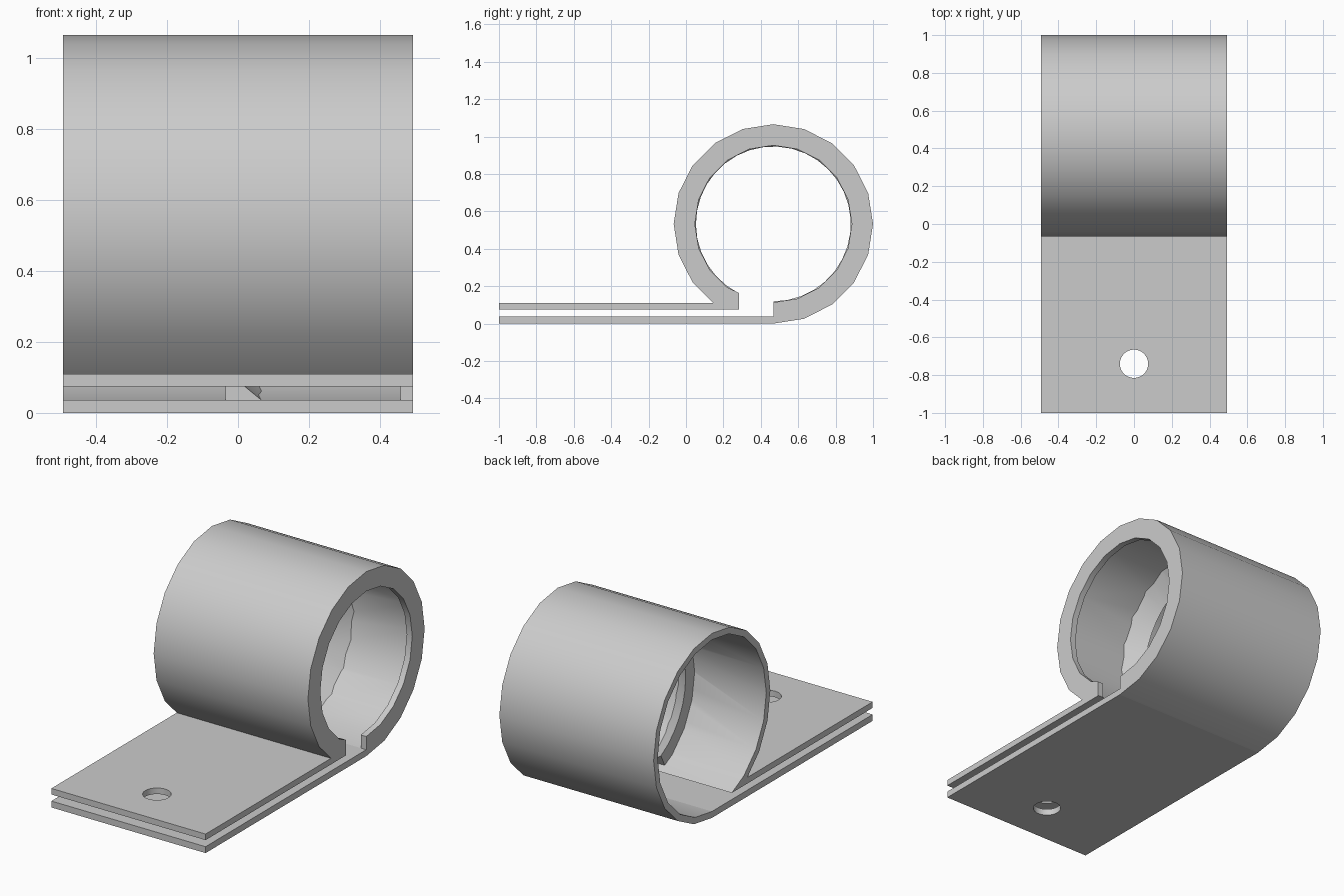
import bpy, bmesh
from math import sin, cos, radians
from mathutils import Vector

if "Cube" in bpy.data.objects:
    bpy.data.objects.remove(bpy.data.objects["Cube"], do_unlink=True)

CY = CZ = 0.0
CY, CZ = 0.467, 0.533          # tube axis
HALF = 0.493                   # half width along x
SHEET = 0.037                  # wall and plate thickness
OUTER, INNER = 0.533, 0.496

grey = bpy.data.materials.new("plain grey")
grey.use_nodes = True
grey.diffuse_color = (0.6, 0.6, 0.6, 1)
bsdf = next(n for n in grey.node_tree.nodes if n.type == 'BSDF_PRINCIPLED')
bsdf.inputs["Base Color"].default_value = (0.6, 0.6, 0.6, 1)


def on_circle(r, deg):
    a = radians(deg)
    return (CY + r * cos(a), CZ + r * sin(a))


def arc(r, steps):
    """Points of a 20-sided circle, counted from the bottom."""
    return [on_circle(r, 270 + 18 * k) for k in steps]


def sweep(name, sections, closed=False):
    """Solid through a list of matching closed cross-sections, capped at the ends."""
    bm = bmesh.new()
    rings = [[bm.verts.new(p) for p in s] for s in sections]
    n = len(rings[0])
    for a, b in zip(rings, rings[1:]):
        for i in range(n):
            j = (i + 1) % n
            bm.faces.new((a[i], a[j], b[j], b[i]))
    bm.faces.new(rings[0])
    bm.faces.new(rings[-1])
    bmesh.ops.recalc_face_normals(bm, faces=bm.faces)
    me = bpy.data.meshes.new(name)
    bm.to_mesh(me)
    bm.free()
    me.materials.append(grey)
    ob = bpy.data.objects.new(name, me)
    bpy.context.collection.objects.link(ob)
    return ob


def extrude_x(name, profile, x0, x1):
    return sweep(name, [[(x, y, z) for y, z in profile] for x in (x0, x1)])


# Thin clamp: lower plate, rolled tube and upper plate in one outline
top, under = 0.11, 0.075
outline = [(-1, 0)] + arc(OUTER, range(0, 18))
outline += [(0.145, top), (-1, top), (-1, under), (0.286, under)]
outline += arc(INNER, range(18, -1, -1)) + [(-1, SHEET)]
clamp = extrude_x("pipe_clamp", outline, -HALF, HALF)

# Inward lip at one end of the tube
bury = 0.515
lip_outline = arc(bury, range(0, 19)) + [(0.283, under + 0.001), (0.283, 0.164)]
lip_outline += arc(0.42, range(18, -1, -1))
lip = extrude_x("end_lip", lip_outline, 0.458, HALF)

# Wedge-shaped snap rib halfway along the tube
wedge = [(-0.035, 0.414), (-0.035, bury), (0.088, bury)]
sections = []
for k in range(33):
    deg = 270 + 333 * k / 32
    sections.append([(x, *on_circle(r, deg)) for x, r in wedge])
rib = sweep("snap_rib", sections)

# Bolt hole through both plates
bm = bmesh.new()
bmesh.ops.create_cone(bm, cap_ends=True, segments=32, radius1=0.075,
                      radius2=0.075, depth=0.6)
bmesh.ops.translate(bm, verts=bm.verts, vec=Vector((0, -0.74, 0.05)))
me = bpy.data.meshes.new("hole_cutter")
bm.to_mesh(me)
bm.free()
me.materials.append(grey)
cutter = bpy.data.objects.new("hole_cutter", me)
bpy.context.collection.objects.link(cutter)
cutter.hide_render = True

# Join the solids and cut the hole
bpy.ops.object.select_all(action='DESELECT')
bpy.context.view_layer.objects.active = clamp
clamp.select_set(True)
for other, how in ((lip, 'UNION'), (rib, 'UNION'), (cutter, 'DIFFERENCE')):
    mod = clamp.modifiers.new(other.name, 'BOOLEAN')
    mod.object, mod.operation, mod.solver = other, how, 'EXACT'
    bpy.ops.object.modifier_apply(modifier=mod.name)
    bpy.data.objects.remove(other, do_unlink=True)

# Smooth tube, crisp edges around every flat plate
bpy.ops.object.shade_smooth_by_angle(angle=radians(30))
bm = bmesh.new()
bm.from_mesh(clamp.data)
for e in bm.edges:
    flat = [abs(f.normal.z) > 0.999 for f in e.link_faces]
    if any(flat) and not all(flat):
        e.smooth = False
bm.to_mesh(clamp.data)
bm.free()
